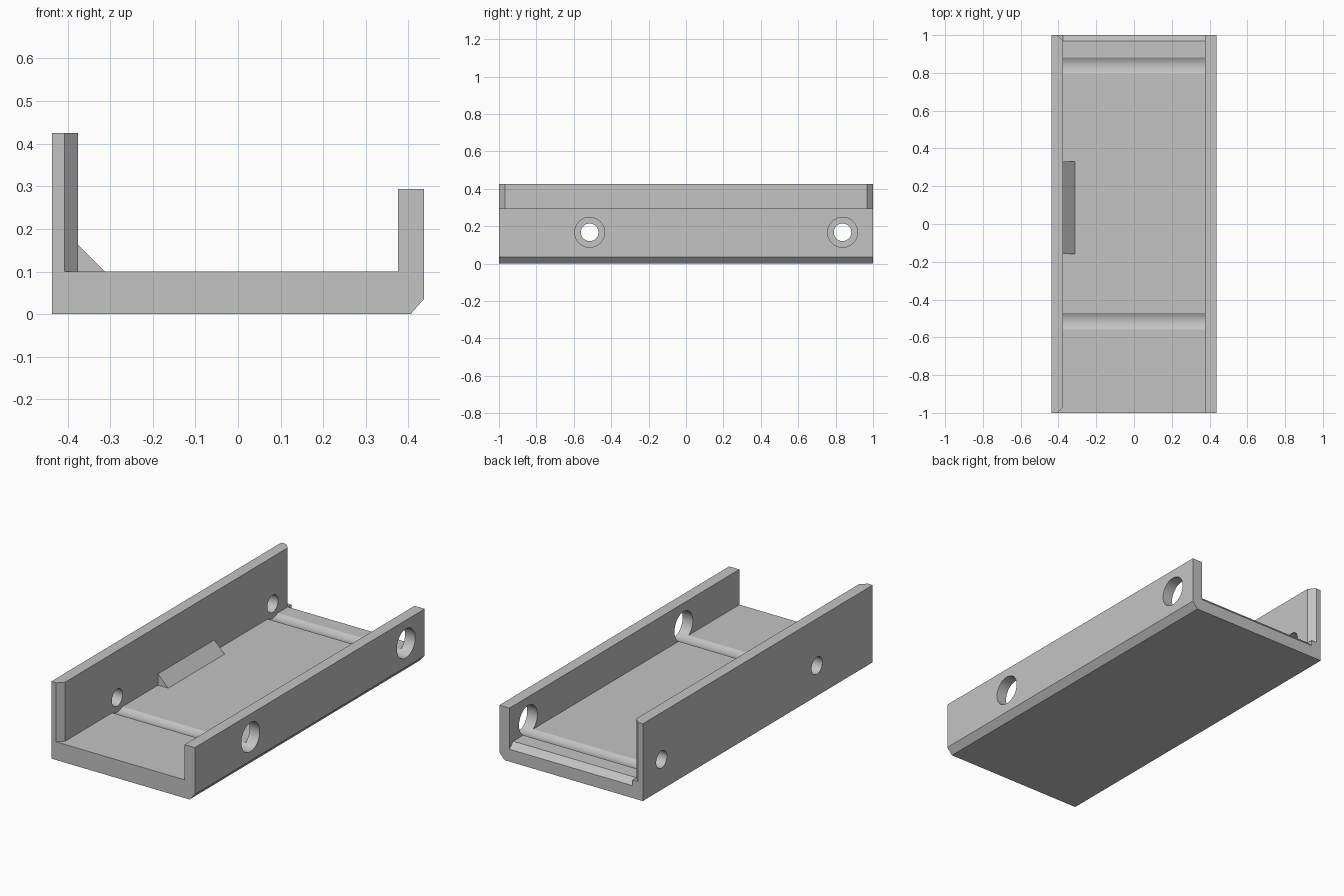
import bpy
import bmesh
from math import pi, radians
from mathutils import Matrix, Vector

cube = bpy.data.objects.get("Cube")
if cube:
    bpy.data.objects.remove(cube, do_unlink=True)

# Main dimensions
HALF_W, INNER, HALF_L = 0.437, 0.375, 1.0
FLOOR, TALL, LOW = 0.1, 0.425, 0.294
CHAMFER = 0.032
HOLE_Z, HOLE_R, PIN_R = 0.167, 0.08, 0.047

grey = bpy.data.materials.new("plain grey")
grey.use_nodes = True
grey.diffuse_color = (0.55, 0.55, 0.55, 1)
grey.node_tree.nodes["Principled BSDF"].inputs["Base Color"].default_value = grey.diffuse_color


def finish(name, bm):
    bmesh.ops.recalc_face_normals(bm, faces=bm.faces)
    mesh = bpy.data.meshes.new(name)
    bm.to_mesh(mesh)
    bm.free()
    mesh.materials.append(grey)
    obj = bpy.data.objects.new(name, mesh)
    bpy.context.collection.objects.link(obj)
    return obj


def prism(name, points, offset):
    """Extrude a flat outline of 3D points along an offset."""
    bm = bmesh.new()
    face = bm.faces.new([bm.verts.new(p) for p in points])
    moved = bmesh.ops.extrude_face_region(bm, geom=[face])["geom"]
    bmesh.ops.translate(bm, vec=Vector(offset),
                        verts=[v for v in moved if isinstance(v, bmesh.types.BMVert)])
    return finish(name, bm)


def rod(name, radius, x0, x1, y):
    """Cylinder lying along x."""
    bm = bmesh.new()
    place = Matrix.Translation(((x0 + x1) / 2, y, HOLE_Z)) @ Matrix.Rotation(pi / 2, 4, "Y")
    bmesh.ops.create_cone(bm, cap_ends=True, segments=64, radius1=radius,
                          radius2=radius, depth=x1 - x0, matrix=place)
    return finish(name, bm)


# Channel: floor with a tall and a low wall, one lower edge bevelled
outline = [(-HALF_W, 0), (HALF_W - CHAMFER, 0), (HALF_W, 0.036), (HALF_W, LOW),
           (INNER, LOW), (INNER, FLOOR), (-INNER, FLOOR), (-INNER, TALL), (-HALF_W, TALL)]
channel = prism("channel_body", [(x, -HALF_L, z) for x, z in outline], (0, 2 * HALF_L, 0))

cutters = []

# Wide bores that also groove the floor, and pin holes in the tall wall
for y in (-0.515, 0.837):
    cutters.append(rod("bore_cutter", HOLE_R, -INNER, 0.6, y))
    cutters.append(rod("pin_cutter", PIN_R, -0.6, -0.3, y))

# Bevels on both inner ends of the tall wall
for end in (-1, 1):
    tri = [(-INNER - 2 * CHAMFER, end * (HALF_L + CHAMFER), FLOOR),
           (-INNER + CHAMFER, end * (HALF_L + CHAMFER), FLOOR),
           (-INNER + CHAMFER, end * (HALF_L - 2 * CHAMFER), FLOOR)]
    cutters.append(prism("wall_bevel_cutter", tri, (0, 0, 0.5)))

# Bevel on the back edge of the floor, between the walls
tri = [(-INNER, HALF_L + CHAMFER, FLOOR - 2 * CHAMFER),
       (-INNER, HALF_L + CHAMFER, FLOOR + CHAMFER),
       (-INNER, HALF_L - 2 * CHAMFER, FLOOR + CHAMFER)]
cutters.append(prism("floor_bevel_cutter", tri, (2 * INNER, 0, 0)))

bpy.context.view_layer.objects.active = channel
for cutter in cutters:
    cutter.hide_render = True
    mod = channel.modifiers.new("cut", "BOOLEAN")
    mod.operation = "DIFFERENCE"
    mod.solver = "EXACT"
    mod.object = cutter
    bpy.ops.object.modifier_apply(modifier=mod.name)
    bpy.data.objects.remove(cutter, do_unlink=True)

# Small sloped wedge at the foot of the tall wall
wedge = [(-INNER, -0.16, FLOOR), (-INNER + 0.062, -0.16, FLOOR), (-INNER, -0.16, FLOOR + 0.062)]
prism("wall_wedge", wedge, (0, 0.49, 0))

# Smooth bores, sharp edges
bpy.ops.object.select_all(action="DESELECT")
channel.select_set(True)
bpy.ops.object.shade_smooth_by_angle(angle=radians(30))
